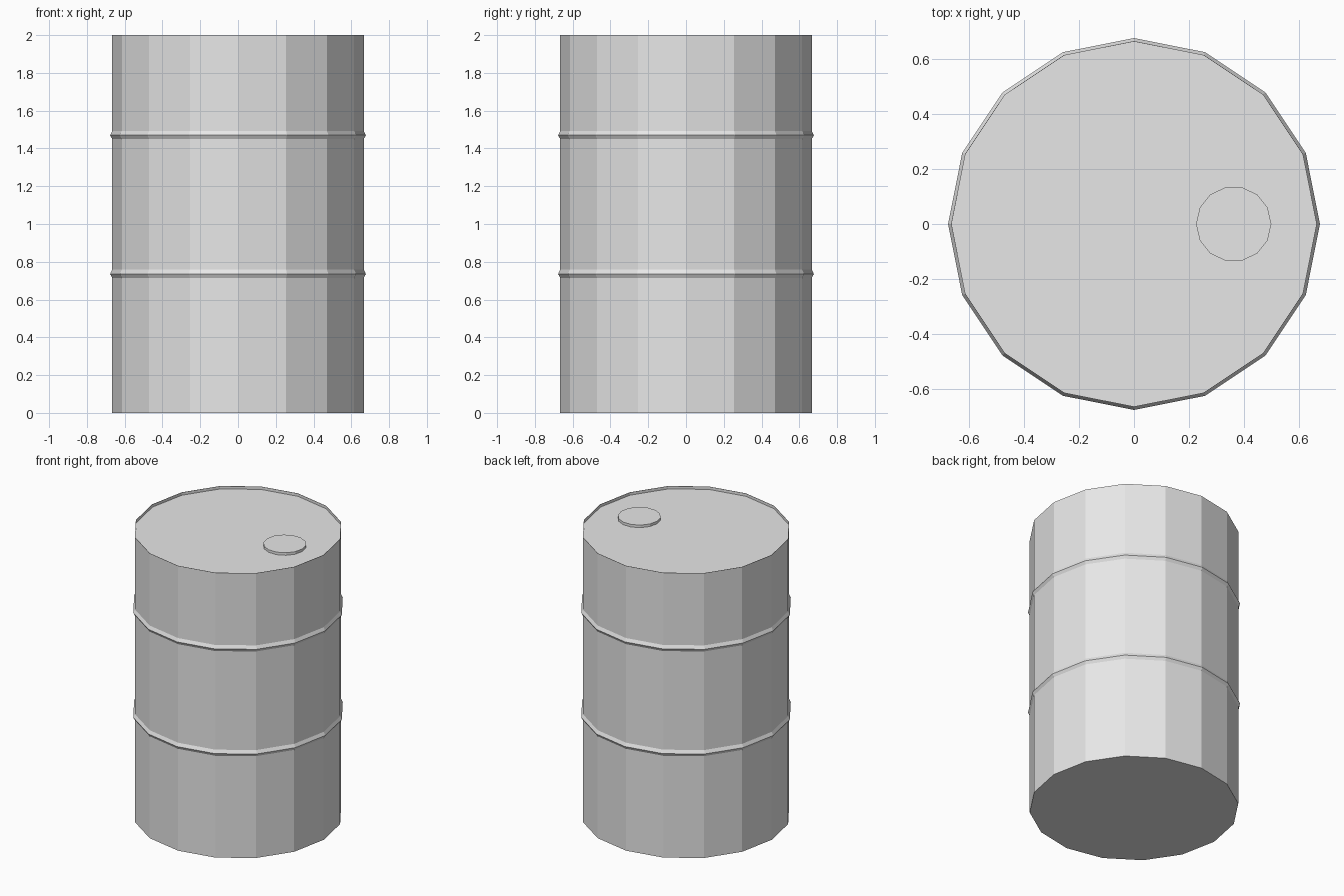
import bpy
import bmesh
from math import cos, sin, tau

cube = bpy.data.objects.get("Cube")
if cube:
    bpy.data.objects.remove(cube, do_unlink=True)

# Single plain grey metal
metal = bpy.data.materials.new("plain_grey")
metal.use_nodes = True
colour = (0.8, 0.8, 0.8, 1)
metal.diffuse_color = colour
metal.node_tree.nodes["Principled BSDF"].inputs["Base Color"].default_value = colour


def lathe(name, profile, sides, centre_x=0):
    """Spin (radius, height) points about a vertical axis and cap both ends."""
    bm = bmesh.new()
    rings = [[bm.verts.new((centre_x + r * cos(tau * i / sides),
                            r * sin(tau * i / sides), z))
              for i in range(sides)] for r, z in profile]
    for low, high in zip(rings, rings[1:]):
        for i in range(sides):
            j = (i + 1) % sides
            bm.faces.new((low[i], low[j], high[j], high[i]))
    bm.faces.new(rings[0][::-1])
    bm.faces.new(rings[-1])
    mesh = bpy.data.meshes.new(name)
    bm.to_mesh(mesh)
    bm.free()
    mesh.materials.append(metal)
    obj = bpy.data.objects.new(name, mesh)
    bpy.context.collection.objects.link(obj)
    return obj


RADIUS, HEIGHT, RECESS = 0.666, 2.0, 0.02

# Barrel wall with two raised hoops and a recessed lid
profile = [(RADIUS, 0)]
for hoop_z in (0.735, 1.47):
    profile += [(RADIUS, hoop_z - 0.02), (RADIUS + 0.011, hoop_z),
                (RADIUS, hoop_z + 0.023)]
profile += [(RADIUS, HEIGHT), (RADIUS - 0.002, HEIGHT),
            (RADIUS - 0.002, HEIGHT - RECESS)]
lathe("barrel_body", profile, 16)

# Round filler cap on the lid
lathe("filler_cap", [(0.137, HEIGHT - RECESS), (0.137, HEIGHT - 0.002)], 14, 0.363)
